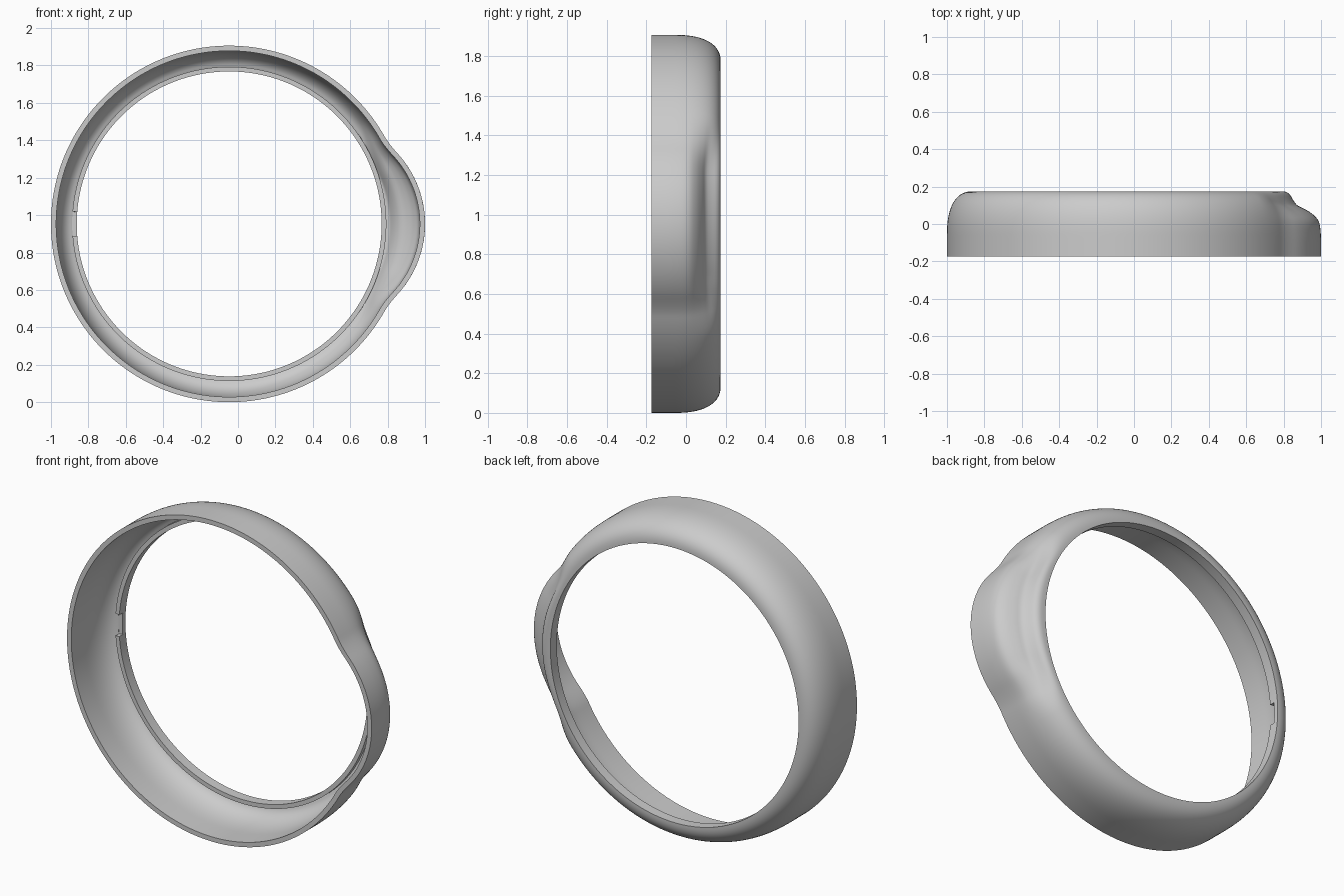
import bpy, bmesh, math
from mathutils import Vector

if "Cube" in bpy.data.objects:
    bpy.data.objects.remove(bpy.data.objects["Cube"])

CX, CZ = -0.047, 0.953          # ring centre
R_OUT, R_HOLE, HALF = 0.953, 0.815, 0.175
R_TIP = 1.047                   # outer radius at the middle of the bulge
WALL, LIP = 0.028, 0.025
N = 36                          # samples across the wall


def resample(points, n):
    """Evenly spaced points along a polyline."""
    dist = [0.0]
    for a, b in zip(points, points[1:]):
        dist.append(dist[-1] + (b - a).length)
    out, k = [], 0
    for i in range(n):
        d = dist[-1] * i / (n - 1)
        while k < len(points) - 2 and dist[k + 1] < d:
            k += 1
        f = (d - dist[k]) / (dist[k + 1] - dist[k])
        out.append(points[k].lerp(points[k + 1], f))
    return out


def spline(points, steps=8):
    """Smooth curve through the points."""
    p = [points[0]] + points + [points[-1]]
    out = []
    for a, b, c, d in zip(p, p[1:], p[2:], p[3:]):
        for i in range(steps):
            t = i / steps
            out.append(0.5 * (2 * b + (c - a) * t + (2 * a - 5 * b + 4 * c - d) * t * t
                              + (3 * b - a - 3 * c + d) * t ** 3))
    return out + [points[-1]]


# Plain wall: straight front, rounded shoulder at the back (x is 0 at hole, 1 outside)
depth = HALF + 0.06
plain = [Vector((1, -HALF))]
for i in range(61):
    a = math.pi / 2 * i / 60
    plain.append(Vector((max(math.cos(a), 0) ** (2 / 2.4),
                         -0.06 + depth * math.sin(a) ** (2 / 2.4))))

# Bulge wall: low shoulder, hollow, then a raised collar round the hole
dented = spline([Vector(((r - R_HOLE) / (R_TIP - R_HOLE), y)) for r, y in (
    (1.047, -0.175), (1.046, -0.06), (1.036, 0.01), (1.005, 0.05), (0.96, 0.08),
    (0.92, 0.1), (0.897, 0.13), (0.88, 0.158), (0.855, 0.173), (0.815, 0.175))])


def outline(theta):
    """Outer radius: ring joined smoothly with a smaller offset circle."""
    d, rad, k = 0.491, 0.556, 0.025
    s = rad * rad - (d * math.sin(theta)) ** 2
    if math.cos(theta) < 0.5 or s < 0:
        return R_OUT
    bump = d * math.cos(theta) + math.sqrt(s)
    h = max(k - abs(bump - R_OUT), 0) / k
    return max(R_OUT, bump) + h * h * k / 4


def section(theta):
    """Closed wall section at one angle round the ring."""
    width = outline(theta) - R_HOLE
    off = abs(math.degrees(math.atan2(math.sin(theta), math.cos(theta))))
    t = min(max((38 - off) / 22, 0), 1)
    t = t * t * (3 - 2 * t)
    a, b = ([Vector((R_HOLE + p.x * width, p.y)) for p in prof] for prof in (plain, dented))
    outer = [p.lerp(q, t) for p, q in zip(resample(a, N), resample(b, N))]
    inner = []
    for i, p in enumerate(outer):
        tan = (outer[min(i + 1, N - 1)] - outer[max(i - 1, 0)]).normalized()
        q = p + Vector((-tan.y, tan.x)) * WALL
        inner.append(Vector((max(q.x, R_HOLE + LIP), min(q.y, HALF - WALL))))
    inner[0].y = -HALF
    # Lip round the hole, lowered at the notch
    lip_y = HALF - WALL if off > 175.5 else 0.115
    lip = [Vector((R_HOLE, lip_y)), Vector((R_HOLE + LIP, lip_y))]
    return outer + lip + inner[::-1]


# Ring shell swept round the centre, with tight steps at the notch ends
angles = sorted(list(range(360)) + [175.48, 175.52, 184.48, 184.52])
bm = bmesh.new()
loops = []
for deg in angles:
    th = math.radians(deg)
    loops.append([bm.verts.new((CX + p.x * math.cos(th), p.y, CZ + p.x * math.sin(th)))
                  for p in section(th)])
for i, cur in enumerate(loops):
    nxt = loops[(i + 1) % len(loops)]
    for j in range(len(cur)):
        m = (j + 1) % len(cur)
        bm.faces.new((cur[j], cur[m], nxt[m], nxt[j]))
bmesh.ops.remove_doubles(bm, verts=bm.verts, dist=0.0002)
bmesh.ops.recalc_face_normals(bm, faces=bm.faces)
mesh = bpy.data.meshes.new("ring_shell")
bm.to_mesh(mesh)
bm.free()
ring = bpy.data.objects.new("ring_shell", mesh)
bpy.context.collection.objects.link(ring)

# Plain grey material
grey = bpy.data.materials.new("light_grey")
grey.use_nodes = True
colour = (0.6, 0.6, 0.6, 1)
grey.diffuse_color = colour
grey.node_tree.nodes["Principled BSDF"].inputs["Base Color"].default_value = colour
mesh.materials.append(grey)

bpy.ops.object.select_all(action="DESELECT")
ring.select_set(True)
bpy.context.view_layer.objects.active = ring
bpy.ops.object.shade_smooth_by_angle(angle=math.radians(35))
